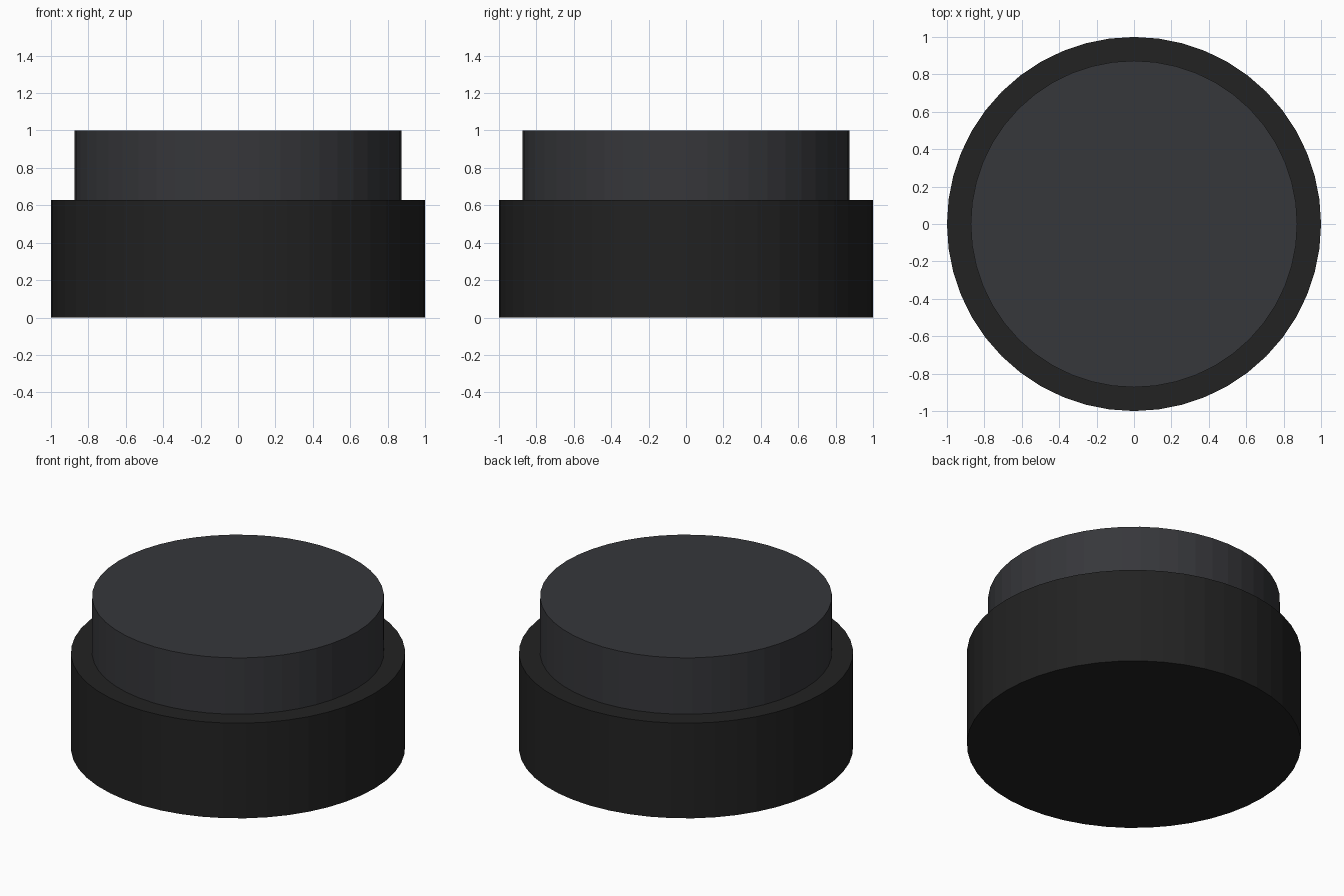
import bpy

if "Cube" in bpy.data.objects:
    bpy.data.objects.remove(bpy.data.objects["Cube"])

SIDES = 48


def material(name, color):
    mat = bpy.data.materials.new(name)
    mat.diffuse_color = (*color, 1)
    mat.use_nodes = True
    mat.node_tree.nodes["Principled BSDF"].inputs["Base Color"].default_value = mat.diffuse_color
    return mat


def cylinder(name, radius, bottom, top, mat):
    bpy.ops.mesh.primitive_cylinder_add(
        vertices=SIDES, radius=radius, depth=top - bottom,
        location=(0, 0, (bottom + top) / 2))
    obj = bpy.context.object
    obj.name = name
    obj.data.materials.append(mat)
    return obj


# Wide black body
cylinder("base_body", 1.0, 0.0, 0.628, material("black", (0.016, 0.016, 0.016)))

# Narrower dark grey cap on top
cylinder("upper_cap", 0.873, 0.628, 1.0, material("dark_grey", (0.037, 0.038, 0.043)))
